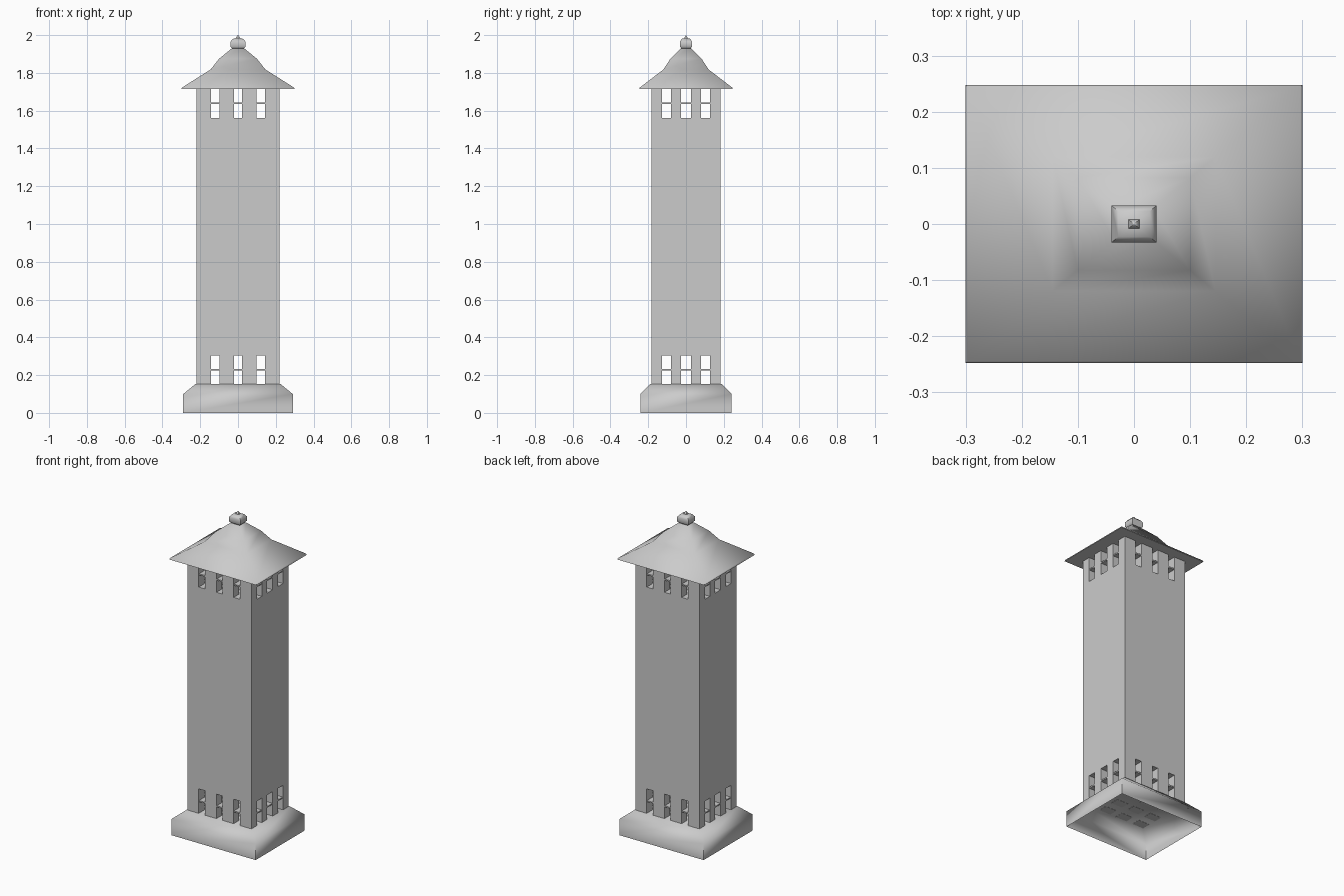
import bpy, bmesh, math

if "Cube" in bpy.data.objects:
    bpy.data.objects.remove(bpy.data.objects["Cube"])

stone = bpy.data.materials.new("light grey stone")
stone.diffuse_color = (0.6, 0.6, 0.6, 1)
stone.use_nodes = True
stone.node_tree.nodes["Principled BSDF"].inputs["Base Color"].default_value = stone.diffuse_color


def finish(name, bm, smooth=None):
    me = bpy.data.meshes.new(name)
    bm.to_mesh(me)
    bm.free()
    me.materials.append(stone)
    ob = bpy.data.objects.new(name, me)
    bpy.context.collection.objects.link(ob)
    if smooth is not None:
        bpy.ops.object.select_all(action='DESELECT')
        ob.select_set(True)
        bpy.context.view_layer.objects.active = ob
        bpy.ops.object.shade_smooth_by_angle(angle=math.radians(smooth))
    return ob


def loft(name, profile, smooth, bottom=True):
    """Stack of rectangles given as (half x, half y, z)."""
    bm = bmesh.new()
    rings = [[bm.verts.new((sx * x, sy * y, z)) for sx, sy in
              ((-1, -1), (1, -1), (1, 1), (-1, 1))] for x, y, z in profile]
    for a, b in zip(rings, rings[1:]):
        for i in range(4):
            j = (i + 1) % 4
            bm.faces.new((a[i], a[j], b[j], b[i]))
    bm.faces.new(rings[-1])
    if bottom:
        bm.faces.new(rings[0][::-1])
    return finish(name, bm, smooth)


def add_box(bm, x0, x1, y0, y1, z0, z1):
    vs = bmesh.ops.create_cube(bm, size=1)["verts"]
    for v in vs:
        v.co.x = x1 if v.co.x > 0 else x0
        v.co.y = y1 if v.co.y > 0 else y0
        v.co.z = z1 if v.co.z > 0 else z0


W, D = 0.22, 0.183

# Hollow plinth, open underneath
loft("base", [(0.29, 0.241, 0), (0.29, 0.241, 0.10), (W + 0.005, D + 0.005, 0.153)], 60, bottom=False)

# Main shaft
bm = bmesh.new()
add_box(bm, -W, W, -D, D, 0.305, 1.56)
finish("shaft", bm)

# Pillar grids with see-through slots, each with a thin shelf halfway up
xs = [(-W, -0.142), (-0.098, -0.02), (0.02, 0.098), (0.142, W)]
ys = [(-D, -0.128), (-0.08, -0.027), (0.027, 0.08), (0.128, D)]
for label, z0, z1, zm in (("lower", 0.152, 0.305, 0.228), ("upper", 1.56, 1.716, 1.638)):
    bm = bmesh.new()
    for x0, x1 in xs:
        for y0, y1 in ys:
            add_box(bm, x0, x1, y0, y1, z0, z1)
    finish(label + "_pillars", bm)
    bm = bmesh.new()
    add_box(bm, -W + 0.002, W - 0.002, -D + 0.002, D - 0.002, zm - 0.004, zm + 0.004)
    finish(label + "_shelf", bm)

# Flared hip roof
R = 0.825
loft("roof", [(x, x * R, z) for x, z in (
    (0.30, 1.714), (0.297, 1.722), (0.145, 1.818), (0.10, 1.875), (0.035, 1.928))], 75)

# Finial on top
loft("finial", [(x, x * 0.82, z) for x, z in (
    (0.026, 1.925), (0.04, 1.94), (0.04, 1.965), (0.028, 1.98),
    (0.01, 1.984), (0.009, 1.99), (0.001, 2.0))], 60)
